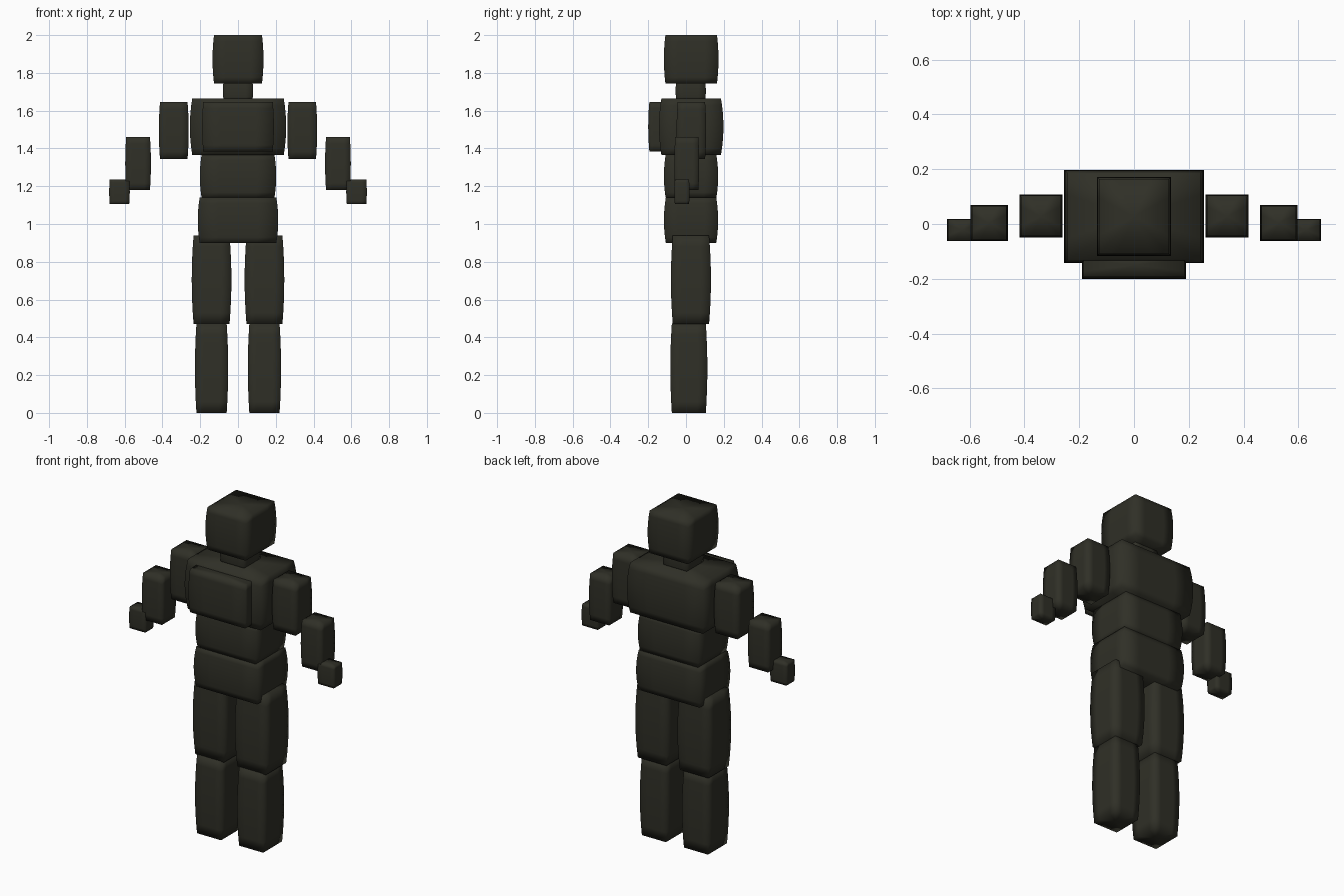
import bpy, bmesh, math

if "Cube" in bpy.data.objects:
    bpy.data.objects.remove(bpy.data.objects["Cube"])

mat = bpy.data.materials.new("dark_olive")
mat.diffuse_color = (0.029, 0.029, 0.020, 1)
mat.use_nodes = True
mat.node_tree.nodes["Principled BSDF"].inputs["Base Color"].default_value = mat.diffuse_color

SIDE = 4     # segments along each side of the square section
RINGS = 8    # steps up the bulging profile


def square_ring():
    """Unit square outline, counter-clockwise."""
    pts = []
    for k in range(4):
        a = math.pi / 2 * k
        for i in range(SIDE):
            t = -1 + 2 * i / SIDE
            pts.append((math.cos(a) - t * math.sin(a), math.sin(a) + t * math.cos(a)))
    return pts


def barrel_box(name, x, y, z, inset=0.008):
    """Square block whose sides bulge outward by inset at mid height."""
    cx, cy = sum(x) / 2, sum(y) / 2
    hx, hy = (x[1] - x[0]) / 2, (y[1] - y[0]) / 2
    bm = bmesh.new()
    rings = []
    for r in range(RINGS + 1):
        t = r / RINGS
        d = inset * (2 * t - 1) ** 2
        rings.append([bm.verts.new((cx + px * (hx - d), cy + py * (hy - d),
                                    z[0] + t * (z[1] - z[0])))
                      for px, py in square_ring()])
    n = len(rings[0])
    for a, b in zip(rings, rings[1:]):
        for i in range(n):
            j = (i + 1) % n
            bm.faces.new((a[i], a[j], b[j], b[i]))
    # fan caps
    bottom = bm.verts.new((cx, cy, z[0]))
    top = bm.verts.new((cx, cy, z[1]))
    for i in range(n):
        j = (i + 1) % n
        bm.faces.new((rings[0][j], rings[0][i], bottom))
        bm.faces.new((rings[-1][i], rings[-1][j], top))
    for f in bm.faces:
        f.smooth = True
    me = bpy.data.meshes.new(name)
    bm.to_mesh(me)
    bm.free()
    me.materials.append(mat)
    ob = bpy.data.objects.new(name, me)
    bpy.context.collection.objects.link(ob)
    return ob


# head and torso
barrel_box("head", (-0.135, 0.135), (-0.117, 0.172), (1.745, 2.0))
barrel_box("neck", (-0.08, 0.08), (-0.055, 0.105), (1.66, 1.75), 0.003)
barrel_box("chest", (-0.255, 0.255), (-0.143, 0.198), (1.365, 1.665), 0.013)
barrel_box("chest_plate", (-0.19, 0.19), (-0.2, -0.1), (1.385, 1.645), 0.006)
barrel_box("abdomen", (-0.202, 0.202), (-0.117, 0.17), (1.14, 1.365), 0.009)
barrel_box("pelvis", (-0.213, 0.213), (-0.117, 0.17), (0.9, 1.14), 0.010)

# limbs, mirrored left and right
limbs = {
    "thigh": ((0.035, 0.245), (-0.08, 0.132), (0.47, 0.94), 0.010),
    "shin": ((0.052, 0.228), (-0.083, 0.113), (0.0, 0.473), 0.008),
    "upper_arm": ((0.261, 0.419), (-0.05, 0.107), (1.345, 1.645), 0.006),
    "forearm": ((0.461, 0.597), (-0.062, 0.07), (1.18, 1.46), 0.005),
    "hand": ((0.573, 0.682), (-0.062, 0.019), (1.105, 1.235), 0.003),
}
for part, (x, y, z, inset) in limbs.items():
    barrel_box("left_" + part, x, y, z, inset)
    barrel_box("right_" + part, (-x[1], -x[0]), y, z, inset)
